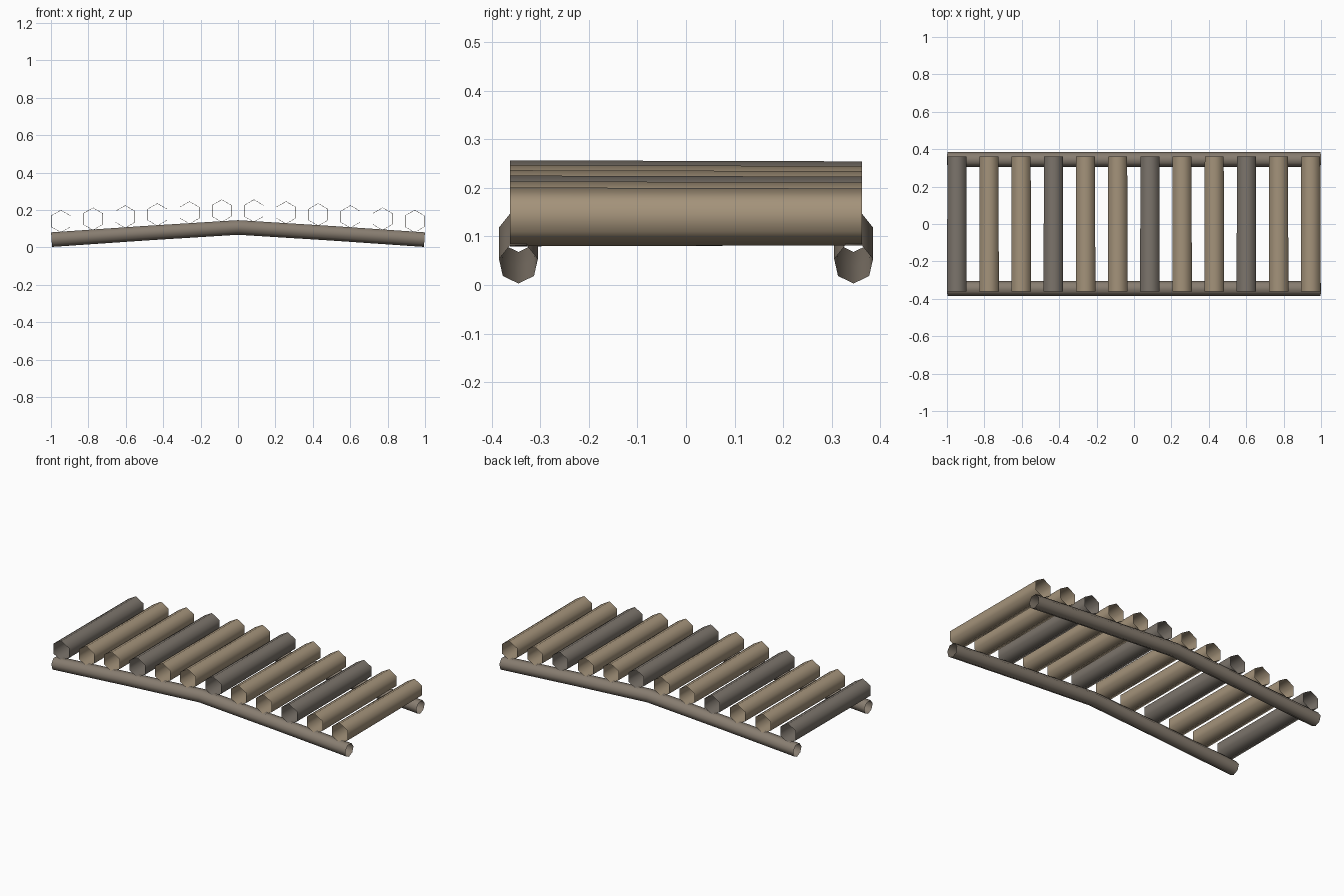
import bpy, bmesh
from math import sin, cos, pi
from mathutils import Vector

if "Cube" in bpy.data.objects:
    bpy.data.objects.remove(bpy.data.objects["Cube"], do_unlink=True)


def make_material(name, rgb):
    mat = bpy.data.materials.new(name)
    mat.use_nodes = True
    colour = (*rgb, 1.0)
    mat.diffuse_color = colour
    mat.node_tree.nodes["Principled BSDF"].inputs["Base Color"].default_value = colour
    return mat


tan_wood = make_material("tan wood", (0.37, 0.29, 0.195))
grey_wood = make_material("grey wood", (0.20, 0.175, 0.148))
rail_wood = make_material("rail wood", (0.245, 0.205, 0.163))


def open_tube(name, path, radii, sides, side_axis, mat):
    """Sweep a polygon, one corner pointing down, along a path; ends stay open."""
    bm = bmesh.new()
    rings = []
    for i, point in enumerate(path):
        tangent = (path[min(i + 1, len(path) - 1)] - path[max(i - 1, 0)]).normalized()
        down = tangent.cross(side_axis).normalized()
        if down.z > 0:
            down = -down
        angles = [2 * pi * k / sides for k in range(sides)]
        rings.append([bm.verts.new(point + radii[i] * (down * cos(a) + side_axis * sin(a)))
                      for a in angles])
    for r0, r1 in zip(rings, rings[1:]):
        for k in range(sides):
            n = (k + 1) % sides
            bm.faces.new((r0[k], r0[n], r1[n], r1[k]))
    # Point the open surface's normals away from its axis
    bm.normal_update()
    first = bm.faces[:][0]
    if first.normal.dot(first.calc_center_median() - (path[0] + path[1]) / 2) < 0:
        bmesh.ops.reverse_faces(bm, faces=bm.faces[:])
    for face in bm.faces:
        face.smooth = True
    mesh = bpy.data.meshes.new(name)
    bm.to_mesh(mesh)
    bm.free()
    mesh.materials.append(mat)
    obj = bpy.data.objects.new(name, mesh)
    bpy.context.collection.objects.link(obj)
    return obj


# Two bent side rails
for name, y in (("front_rail", -0.345), ("back_rail", 0.345)):
    path = [Vector((x, y, z)) for x, z in
            ((-0.997, 0.044), (-0.5, 0.078), (0, 0.109), (0.5, 0.078), (0.997, 0.044))]
    open_tube(name, path, [0.041] * len(path), 7, Vector((0, 1, 0)), rail_wood)

# Twelve cross logs following the arch, every third one grey
for i in range(12):
    x = -0.947 + 0.172 * i
    z = 0.136 + 0.0645 * (1 - abs(x)) + 0.012 * abs(x) * (1 - abs(x))
    ends = [Vector((x, -0.362, z)), Vector((x, 0.362, z))]
    open_tube(f"cross_log_{i + 1}", ends, [0.0605, 0.0585], 6, Vector((1, 0, 0)),
              grey_wood if i % 3 == 0 else tan_wood)
